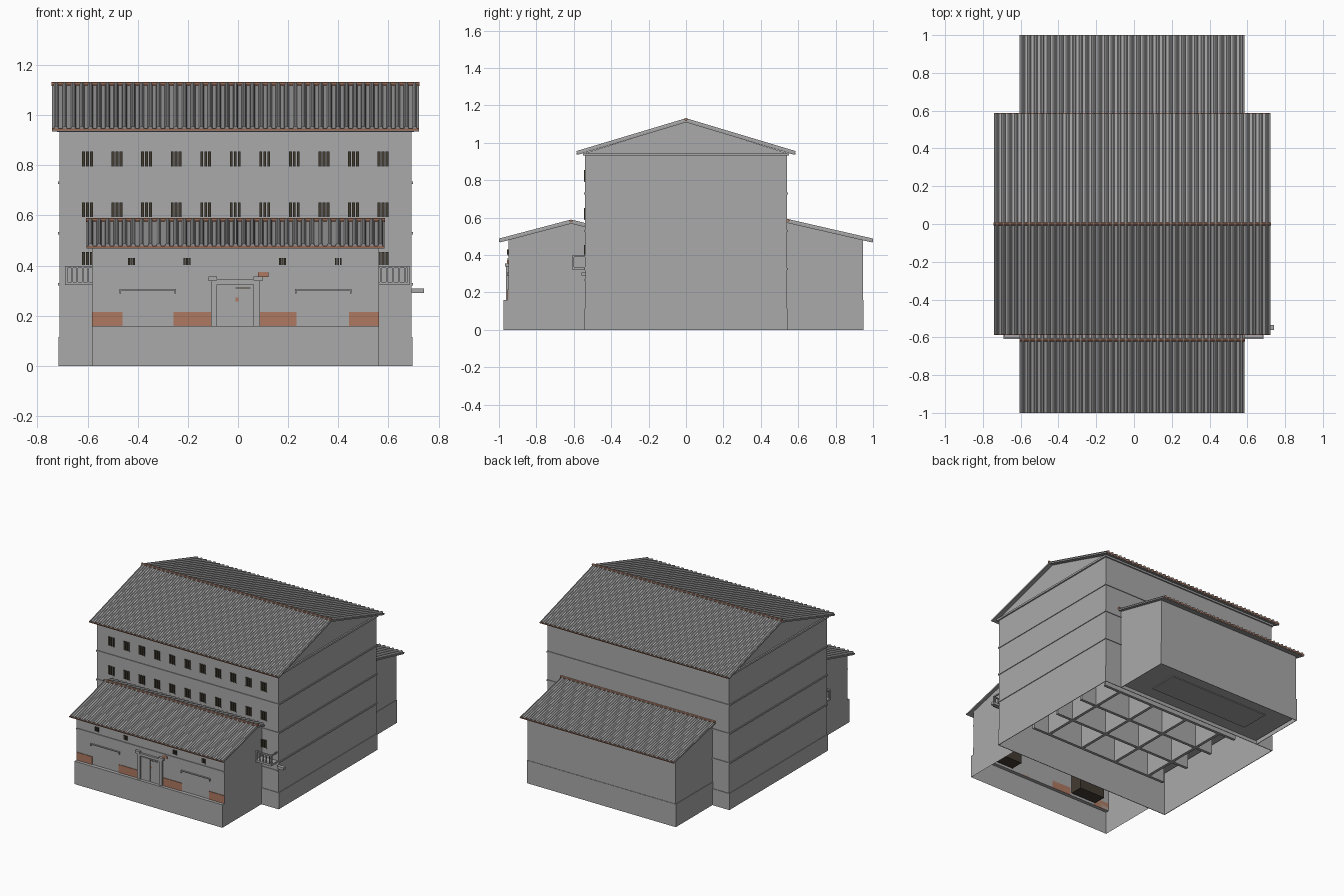
import bpy, bmesh, math
from mathutils import Vector

cube = bpy.data.objects.get("Cube")
if cube:
    bpy.data.objects.remove(cube)


def material(name, r, g, b):
    m = bpy.data.materials.new(name)
    m.use_nodes = True
    m.diffuse_color = (r, g, b, 1)
    m.node_tree.nodes["Principled BSDF"].inputs["Base Color"].default_value = (r, g, b, 1)
    return m


STONE = material("stone grey", 0.40, 0.40, 0.40)
TILE = material("roof grey", 0.36, 0.36, 0.36)
CLAY = material("terracotta", 0.42, 0.19, 0.12)
DARK = material("dark timber", 0.055, 0.045, 0.032)


def finish(name, bm, mat):
    bmesh.ops.recalc_face_normals(bm, faces=bm.faces)
    mesh = bpy.data.meshes.new(name)
    bm.to_mesh(mesh)
    bm.free()
    mesh.materials.append(mat)
    ob = bpy.data.objects.new(name, mesh)
    bpy.context.collection.objects.link(ob)
    return ob


def loft(bm, a, b, skip=(), caps=True):
    """Join two equal loops of points; skip leaves out numbered sides."""
    va, vb = [bm.verts.new(p) for p in a], [bm.verts.new(p) for p in b]
    n = len(va)
    for i in range(n):
        if i not in skip:
            j = (i + 1) % n
            bm.faces.new((va[i], va[j], vb[j], vb[i]))
    if caps:
        bm.faces.new(va)
        bm.faces.new(vb)


def along_x(bm, profile, x0, x1, skip=()):
    loft(bm, [(x0, y, z) for y, z in profile], [(x1, y, z) for y, z in profile], skip)


def box(bm, x0, x1, y0, y1, z0, z1):
    along_x(bm, [(y0, z0), (y1, z0), (y1, z1), (y0, z1)], x0, x1)


def boxes(name, mat, items):
    bm = bmesh.new()
    for it in items:
        box(bm, *it)
    return finish(name, bm, mat)


def shell(name, profile, x0, x1, skip):
    bm = bmesh.new()
    along_x(bm, profile, x0, x1, skip)
    return finish(name, bm, STONE)


def slope(name, x0, x1, eave, top, pitch=0.034):
    """Tiled roof plane: thin deck, rows of barrel tiles and a clay eave edge."""
    e, t = Vector((0, *eave)), Vector((0, *top))
    up = (t - e).normalized()
    nrm = up.cross(Vector((1, 0, 0)))
    if nrm.z < 0:
        nrm = -nrm
    bm = bmesh.new()
    deck = [e, t, t - nrm * 0.01, e - nrm * 0.01]
    along_x(bm, [(p.y, p.z) for p in deck], x0, x1)
    finish(name + "_deck", bm, TILE)
    # barrel tiles
    bm = bmesh.new()
    count = round((x1 - x0) / pitch)
    step = (x1 - x0) / count
    r = step * 0.29
    for i in range(count):
        cx = x0 + (i + 0.5) * step
        arc = [Vector((cx + r * math.cos(a), 0, 0)) + nrm * r * 1.2 * math.sin(a)
               for a in (math.pi * k / 5 for k in range(6))]
        loft(bm, [e + p for p in arc], [t + p for p in arc])
    finish(name + "_barrel_tiles", bm, TILE)
    # clay edge below the tile ends
    bm = bmesh.new()
    lip = [e + nrm * 0.002, e - nrm * 0.006, e - nrm * 0.006 - up * 0.003, e + nrm * 0.002 - up * 0.003]
    along_x(bm, [(p.y, p.z) for p in lip], x0, x1)
    finish(name + "_clay_edge", bm, CLAY)


def ridge(name, x0, x1, y, z, r=0.008):
    bm = bmesh.new()
    along_x(bm, [(y + r * math.cos(k * math.pi / 4), z + r * math.sin(k * math.pi / 4))
                 for k in range(8)], x0, x1)
    finish(name, bm, CLAY)


# Main block, open underneath, with gables
L, R, D = -0.712, 0.692, 0.54
shell("main_walls", [(-D, 0), (D, 0), (D, 0.945), (0, 1.112), (-D, 0.945)], L, R, (0,))


def ring(name, z0, z1, out):
    boxes(name, STONE, [(L - out, R + out, -D - out, -D, z0, z1), (L - out, R + out, D, D + out, z0, z1),
                        (L - out, L, -D, D, z0, z1), (R, R + out, -D, D, z0, z1)])


ring("main_plinth", 0, 0.115, 0.004)
for z in (0.325, 0.53, 0.73):
    ring("string_course", z - 0.005, z + 0.005, 0.005)
ring("top_cornice", 0.932, 0.945, 0.01)

# Main roof
for s, side in ((-1, "front"), (1, "back")):
    slope("main_roof_" + side, -0.742, 0.722, (s * 0.583, 0.945), (0, 1.12))
ridge("main_ridge", -0.744, 0.724, 0, 1.124)

# Front wing
WL, WR = -0.582, 0.562
shell("front_plinth", [(-0.975, 0), (-D, 0), (-D, 0.16), (-0.95, 0.16), (-0.975, 0.16)], WL, WR, (0, 1, 2))
shell("front_walls", [(-0.95, 0.16), (-D, 0.16), (-D, 0.553), (-0.615, 0.571), (-0.95, 0.482)], WL, WR, (0, 1))
slope("front_roof", -0.605, 0.585, (-0.998, 0.477), (-0.615, 0.578))
slope("front_roof_rear", -0.605, 0.585, (-D, 0.56), (-0.615, 0.578))
ridge("front_ridge", -0.607, 0.587, -0.615, 0.582)

# Back wing
shell("back_walls", [(0.945, 0), (D, 0), (D, 0.575), (0.945, 0.482)], WL, WR, (0, 1))
boxes("back_plinth", STONE, [(WL - 0.003, WR + 0.003, 0.945, 0.948, 0, 0.16),
                             (WL - 0.003, WL, D, 0.945, 0, 0.16), (WR, WR + 0.003, D, 0.945, 0, 0.16)])
slope("back_roof", -0.605, 0.585, (0.998, 0.477), (D, 0.582))
ridge("back_ridge", -0.607, 0.587, D + 0.006, 0.586)


# Barred windows: three dark slats in a slim surround
def barred(bars, trim, x, z0, z1, y, w):
    for k in (-1, 0, 1):
        c = x + k * w * 0.36
        bars.append((c - w * 0.13, c + w * 0.13, y - 0.006, y + 0.002, z0, z1))
    trim.append((x - w * 0.55, x + w * 0.55, y - 0.005, y, z0 - 0.005, z0))


bars, trim = [], []
for i in range(11):
    x = -0.6 + i * 0.1178
    barred(bars, trim, x, 0.795, 0.855, -D, 0.044)
    barred(bars, trim, x, 0.593, 0.652, -D, 0.044)
    if i in (0, 10):
        barred(bars, trim, x, 0.402, 0.455, -D, 0.044)
for x in (-0.425, -0.203, 0.178, 0.4):
    barred(bars, trim, x, 0.402, 0.43, -0.95, 0.028)
boxes("window_bars", DARK, bars)
boxes("window_sills", STONE, trim)

# Front wing trim: long band and two hooded mouldings
FY = -0.95
hoods = [(WL, WR, FY - 0.005, FY, 0.373, 0.383)]
for x in (-0.36, 0.34):
    hoods.append((x - 0.112, x + 0.112, FY - 0.008, FY, 0.3, 0.306))
    for s in (-1, 1):
        hoods.append((x + s * 0.109 - 0.003, x + s * 0.109 + 0.003, FY - 0.008, FY, 0.288, 0.3))
boxes("front_mouldings", STONE, hoods)

# Exposed brick patches
boxes("brick_patches", CLAY, [(a, b, FY - 0.004, FY, 0.16, 0.215) for a, b in
                              ((WL, -0.46), (-0.257, -0.107), (0.088, 0.234), (0.442, WR))]
      + [(0.08, 0.122, FY - 0.006, FY, 0.355, 0.374), (-0.01, 0.002, FY - 0.004, FY, 0.256, 0.272)])

# Doorway
boxes("door_frame", STONE, [(-0.107, -0.084, FY - 0.012, FY, 0.16, 0.33), (0.062, 0.086, FY - 0.012, FY, 0.16, 0.33),
                            (-0.107, 0.086, FY - 0.012, FY, 0.325, 0.338), (-0.118, -0.084, FY - 0.018, FY, 0.338, 0.356),
                            (0.062, 0.097, FY - 0.018, FY, 0.338, 0.356), (-0.084, 0.062, FY - 0.014, FY, 0.338, 0.344)])
boxes("door_leaf", STONE, [(-0.082, -0.013, FY - 0.004, FY, 0.16, 0.318), (-0.009, 0.06, FY - 0.004, FY, 0.16, 0.318)])
boxes("door_lintel_slot", DARK, [(-0.01, 0.05, FY - 0.005, FY, 0.308, 0.312)])

# Balconies either side of the front wing
for side, a, b in (("right", -0.69, WL), ("left", WR, 0.685)):
    parts = [(a, b, -0.61, -D, 0.322, 0.335), (a, b, -0.61, -0.6, 0.39, 0.398)]
    for k in range(5):
        x = a + (b - a) * (k + 0.3) / 5
        parts.append((x - 0.003, x + 0.003, -0.608, -0.602, 0.335, 0.39))
    end = a if side == "right" else b - 0.008
    parts += [(end, end + 0.008, -0.61, -D, 0.39, 0.398), (end, end + 0.008, -0.61, -0.6, 0.335, 0.39),
              (a + 0.01, b, -D - 0.005, -D, 0.263, 0.268)]
    boxes("balcony_" + side, STONE, parts)
boxes("side_spout", STONE, [(R, 0.742, -0.56, -0.535, 0.29, 0.308)])

# Inside seen from underneath: ceiling, partitions, rear floor and window niches
rooms = [(L + 0.01, R - 0.01, -D + 0.01, D - 0.01, 0.3, 0.31)]
for x in (-0.42, -0.14, 0.14, 0.42):
    rooms.append((x - 0.01, x + 0.01, -0.36, 0.36, 0.1, 0.3))
for y in (-0.36, -0.12, 0.12, 0.36):
    rooms.append((-0.55, 0.55, y - 0.01, y + 0.01, 0.1, 0.3))
boxes("inner_rooms", STONE, rooms)
boxes("rear_floor", STONE, [(WL + 0.01, WR - 0.01, D + 0.01, 0.93, 0.02, 0.03)])
boxes("rear_floor_panel", TILE, [(-0.4, 0.38, 0.64, 0.85, 0.015, 0.02)])
boxes("window_niches", DARK, [(x - 0.1, x + 0.1, -0.94, -0.85, 0.17, 0.3) for x in (-0.36, 0.34)])
